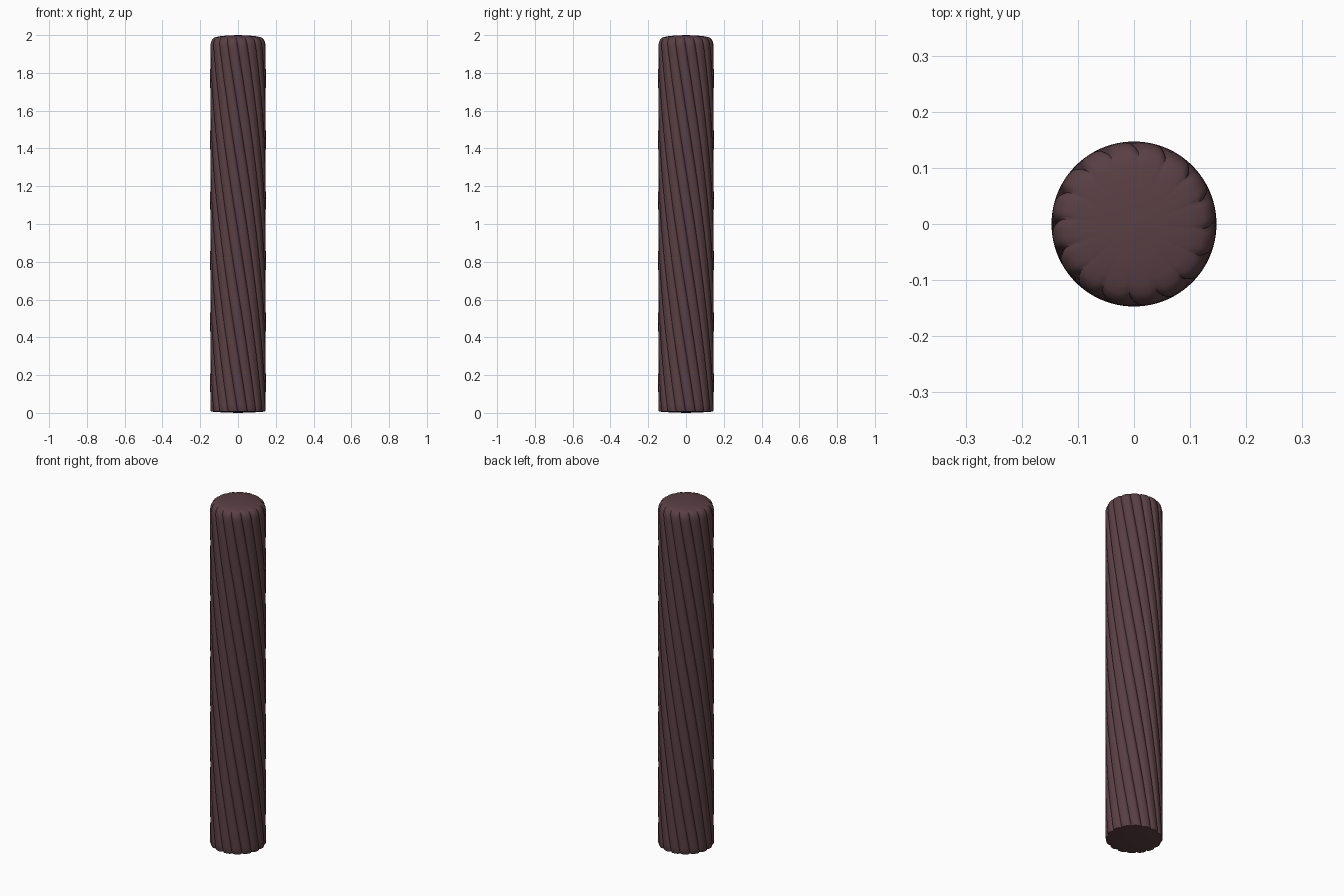
import bpy, bmesh, math

if "Cube" in bpy.data.objects:
    bpy.data.objects.remove(bpy.data.objects["Cube"])

RIBS, PER_RIB = 16, 12
SEG = RIBS * PER_RIB
R, GROOVE = 0.147, 0.012
TWIST = -math.radians(140)      # clockwise while rising
STEPS = 64

# Profile of (radius fraction, height): slightly domed foot, shaft, rounded crown
profile = [(0.5, 0.002), (0.9, 0.006), (0.98, 0.008), (1.0, 0.014)]
profile += [(1.0, 0.014 + 1.926 * i / STEPS) for i in range(1, STEPS + 1)]
profile += [(0.99, 1.955), (0.965, 1.968), (0.92, 1.979), (0.85, 1.987),
            (0.7, 1.993), (0.4, 1.998)]

bm = bmesh.new()
rings = []
for frac, z in profile:
    ring = []
    depth = GROOVE * min(1, frac) ** 4
    for s in range(SEG):
        # Convex ribs separated by narrow creases
        rib = (1 - abs(math.sin(math.pi * s / PER_RIB))) ** 2
        r = R * frac - depth * rib
        a = 2 * math.pi * s / SEG + TWIST * z / 2
        ring.append(bm.verts.new((r * math.cos(a), r * math.sin(a), z)))
    rings.append(ring)
for lo, hi in zip(rings, rings[1:]):
    for s in range(SEG):
        t = (s + 1) % SEG
        bm.faces.new((lo[s], lo[t], hi[t], hi[s]))

# Close both ends
bottom, top = bm.verts.new((0, 0, 0)), bm.verts.new((0, 0, 2))
for s in range(SEG):
    t = (s + 1) % SEG
    bm.faces.new((bottom, rings[0][t], rings[0][s]))
    bm.faces.new((top, rings[-1][s], rings[-1][t]))

mesh = bpy.data.meshes.new("twisted_column")
bm.to_mesh(mesh)
bm.free()
column = bpy.data.objects.new("twisted_column", mesh)
bpy.context.collection.objects.link(column)

# Dark maroon finish
mat = bpy.data.materials.new("dark_maroon")
mat.diffuse_color = (0.1, 0.05, 0.058, 1)
mat.use_nodes = True
mat.node_tree.nodes["Principled BSDF"].inputs["Base Color"].default_value = mat.diffuse_color
mesh.materials.append(mat)

bpy.context.view_layer.objects.active = column
column.select_set(True)
bpy.ops.object.shade_smooth_by_angle(angle=math.radians(40))
